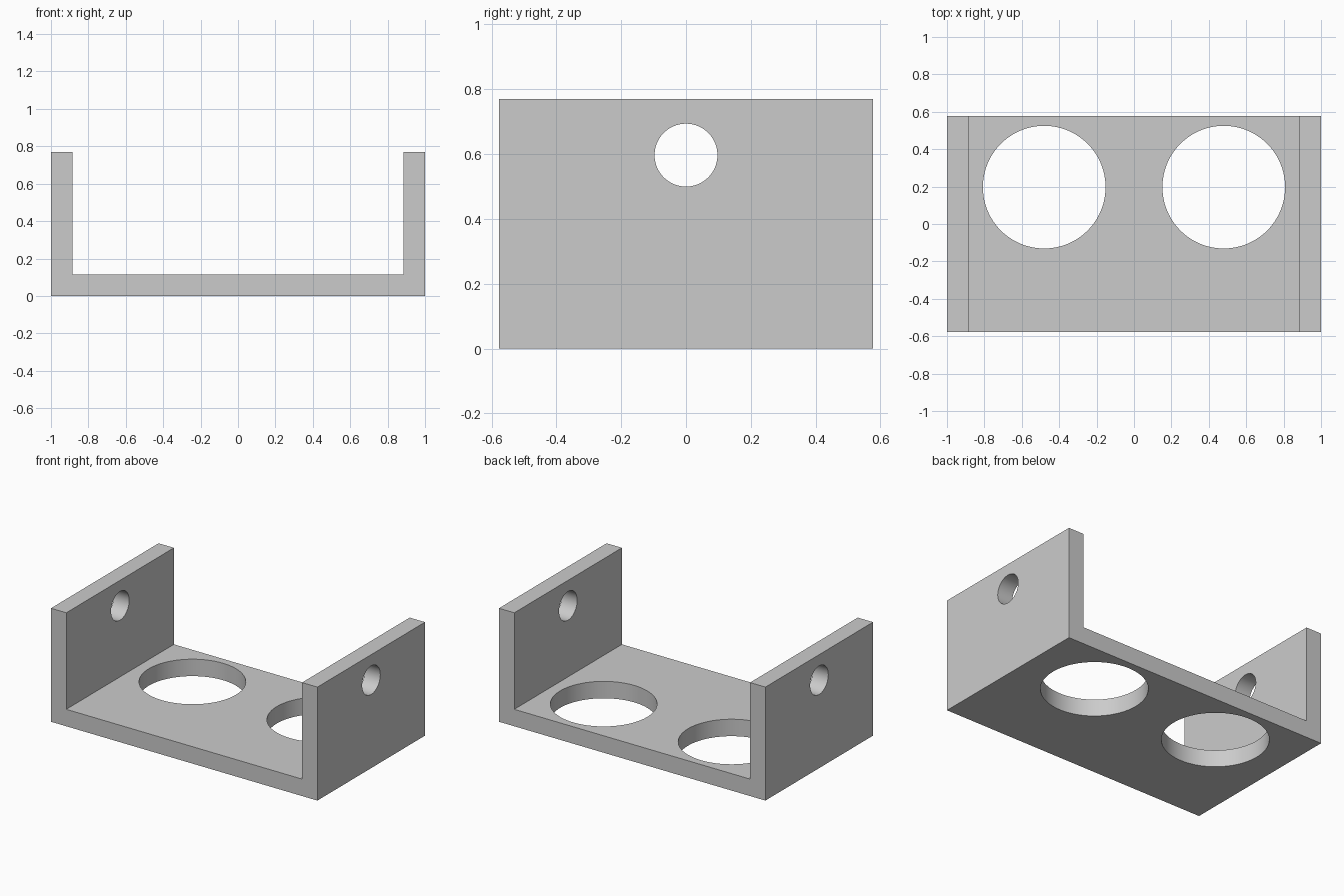
import bpy
import bmesh
from math import pi

cube = bpy.data.objects.get("Cube")
if cube:
    bpy.data.objects.remove(cube, do_unlink=True)

DEPTH, HEIGHT, WALL = 1.154, 0.77, 0.115

# Plain grey finish
grey = bpy.data.materials.new("plain_grey")
grey.use_nodes = True
colour = (0.6, 0.6, 0.6, 1)
grey.diffuse_color = colour
grey.node_tree.nodes["Principled BSDF"].inputs["Base Color"].default_value = colour

# U-shaped bracket: half profile mirrored in x, extruded along y
half = [(1, 0), (1, HEIGHT), (1 - WALL, HEIGHT), (1 - WALL, WALL)]
profile = half + [(-x, z) for x, z in reversed(half)]
bm = bmesh.new()
face = bm.faces.new([bm.verts.new((x, -DEPTH / 2, z)) for x, z in profile])
ext = bmesh.ops.extrude_face_region(bm, geom=[face])
moved = [v for v in ext["geom"] if isinstance(v, bmesh.types.BMVert)]
bmesh.ops.translate(bm, verts=moved, vec=(0, DEPTH, 0))
bmesh.ops.recalc_face_normals(bm, faces=bm.faces)
mesh = bpy.data.meshes.new("bracket")
bm.to_mesh(mesh)
bm.free()
mesh.materials.append(grey)
bracket = bpy.data.objects.new("bracket", mesh)
bpy.context.collection.objects.link(bracket)


def drill(name, radius, length, location, rotation=(0, 0, 0)):
    """Cut a round hole through the bracket."""
    bpy.ops.mesh.primitive_cylinder_add(vertices=96, radius=radius, depth=length,
                                        location=location, rotation=rotation)
    cutter = bpy.context.object
    cutter.name = name + "_cutter"
    cutter.hide_render = True
    cutter.data.materials.append(grey)
    mod = bracket.modifiers.new(name, "BOOLEAN")
    mod.operation = "DIFFERENCE"
    mod.solver = "EXACT"
    mod.object = cutter
    bpy.ops.object.select_all(action="DESELECT")
    bracket.select_set(True)
    bpy.context.view_layer.objects.active = bracket
    bpy.ops.object.modifier_apply(modifier=name)
    bpy.data.objects.remove(cutter, do_unlink=True)


# Two large holes in the base, one small hole through both side walls
for side, x in (("left", 0.48), ("right", -0.48)):
    drill(side + "_base_hole", 0.328, 0.5, (x, 0.197, 0.06))
drill("side_hole", 0.097, 3, (0, 0, 0.597), (0, pi / 2, 0))

bpy.ops.object.shade_smooth_by_angle(angle=pi / 6)
